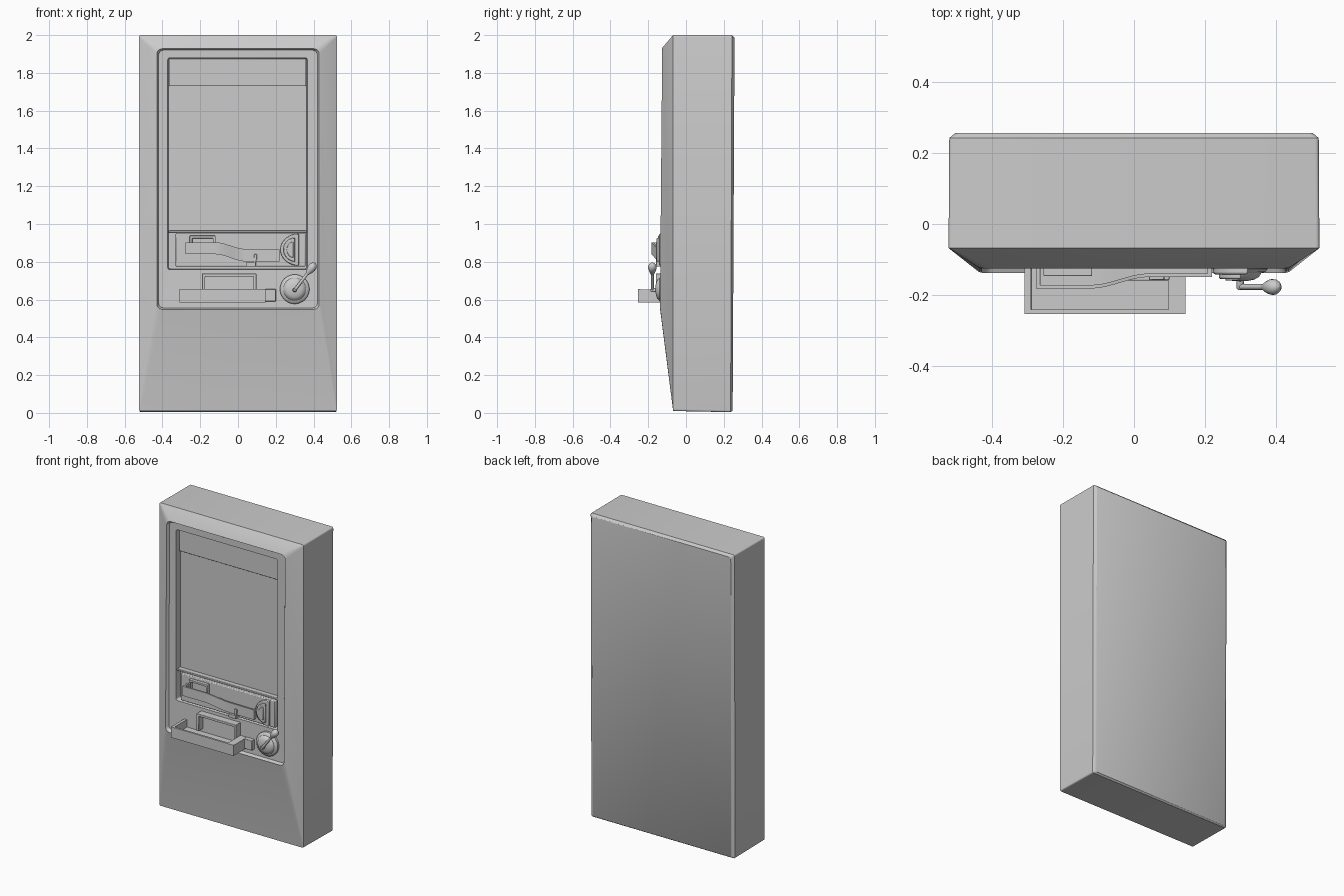
import bpy, bmesh, math
from mathutils import Vector

if "Cube" in bpy.data.objects:
    bpy.data.objects.remove(bpy.data.objects["Cube"])


def finish(bm, name, bevel=0.0, angle=35):
    bmesh.ops.recalc_face_normals(bm, faces=bm.faces)
    me = bpy.data.meshes.new(name)
    bm.to_mesh(me)
    bm.free()
    ob = bpy.data.objects.new(name, me)
    bpy.context.collection.objects.link(ob)
    bpy.ops.object.select_all(action='DESELECT')
    ob.select_set(True)
    bpy.context.view_layer.objects.active = ob
    bpy.ops.object.shade_smooth_by_angle(angle=math.radians(angle))
    if bevel:
        m = ob.modifiers.new("edge_bevel", 'BEVEL')
        m.width, m.segments, m.limit_method = bevel, 2, 'ANGLE'
    return ob


def skin(name, rings, bevel=0.0, angle=35):
    """Join closed rings of points into a capped solid."""
    bm = bmesh.new()
    loops = [[bm.verts.new(p) for p in r] for r in rings]
    n = len(loops[0])
    for a, b in zip(loops, loops[1:]):
        for i in range(n):
            bm.faces.new((a[i], a[(i + 1) % n], b[(i + 1) % n], b[i]))
    bm.faces.new(loops[0])
    bm.faces.new(loops[-1])
    return finish(bm, name, bevel, angle)


def prism(name, pts, y0, y1, bevel=0.003):
    return skin(name, [[(x, y, z) for x, z in pts] for y in (y0, y1)], bevel)


def box(name, x0, x1, y0, y1, z0, z1, bevel=0.003):
    return prism(name, [(x0, z0), (x1, z0), (x1, z1), (x0, z1)], y0, y1, bevel)


def rect_ring(x0, x1, z0, z1, r, y_low, y_high):
    """Rounded rectangle; depth blends from the bottom to the top."""
    out = []
    for cx, cz, a0 in ((x1 - r, z1 - r, 0), (x0 + r, z1 - r, 90),
                       (x0 + r, z0 + r, 180), (x1 - r, z0 + r, 270)):
        for k in range(5):
            a = math.radians(a0 + k * 22.5)
            z = cz + r * math.sin(a)
            t = (z - z0) / (z1 - z0)
            out.append((cx + r * math.cos(a), y_low + t * (y_high - y_low), z))
    return out


def trough(name, sections, back, wall):
    """Open tray lofted along x; section = x, front y, bottom z, top z, depth."""
    rings = [[(x, back, zb), (x, yf, zb), (x, yf, zt), (x, yf + wall, zt),
              (x, yf + wall, zt - d), (x, back, zt - d)]
             for x, yf, zb, zt, d in sections]
    return skin(name, rings, 0, 30)


def lathe(name, centre, axis, profile, n=28):
    """Turned part; profile = distance along axis, radius."""
    c, ax = Vector(centre), Vector(axis).normalized()
    u = ax.orthogonal().normalized()
    v = ax.cross(u)
    return skin(name, [[c + ax * h + (u * math.cos(i * math.tau / n) + v * math.sin(i * math.tau / n)) * r
                        for i in range(n)] for h, r in profile])


def half_disc(x_flat, cz, rx, rz, n=16):
    return [(x_flat - rx * math.sin(math.pi * i / n), cz + rz * math.cos(math.pi * i / n))
            for i in range(n + 1)]


# Cabinet with chamfered face, raised rim and recessed window
skin("cabinet", [
    rect_ring(-.505, .505, .012, 1.985, .01, .247, .257),
    rect_ring(-.522, .522, .004, 2.0, .01, .236, .243),
    rect_ring(-.524, .524, .01, 2.0, .01, -.068, -.068),
    rect_ring(-.438, .438, .54, 1.935, .03, -.136, -.124),
    rect_ring(-.43, .43, .548, 1.928, .028, -.138, -.126),
    rect_ring(-.42, .42, .556, 1.92, .025, -.116, -.112),
    rect_ring(-.372, .367, .758, 1.88, .012, -.112, -.112),
    rect_ring(-.368, .363, .763, 1.876, .01, -.072, -.072)])

# Header strip and window
box("window_header", -.366, .361, -.086, -.06, 1.73, 1.875)
box("window_glass", -.362, .357, -.076, -.06, .965, 1.73, 0)
box("window_sill", -.368, .363, -.108, -.06, .953, .965)

# Upper control panel
box("upper_panel", -.33, .357, -.126, -.06, .775, .952, .005)

# Upper tray: deep on the left, sweeping down to a shallow chute
sweep = []
for i in range(13):
    t = i / 12
    s = t * t * (3 - 2 * t)
    sweep.append((-.12 + t * .16, -.182 + .032 * s, .84 - .038 * s, .903 - .035 * s, .045 - .02 * s))
trough("upper_tray", [(-.277, -.182, .84, .903, .001), (-.265, -.182, .84, .903, .001),
                      (-.264, -.182, .84, .903, .045)] + sweep +
       [(.207, -.15, .802, .866, .025), (.208, -.15, .802, .866, .001), (.22, -.15, .802, .866, .001)],
       -.12, .01)
prism("tray_latch", [(.042, .775), (.095, .775), (.095, .802), (.1, .815), (.1, .84), (.085, .84),
                     (.085, .797), (.042, .797)], -.158, -.12, .002)


# Ball outlet hoods above both trays
def hood(name, x0, x1, z0, z1, w, y):
    prism(name, [(x0, z0), (x0 + w, z0), (x0 + w, z1 - w), (x1 - w, z1 - w),
                 (x1 - w, z0), (x1, z0), (x1, z1), (x0, z1)], y, -.11)


hood("upper_outlet", -.256, -.118, .87, .938, .014, -.147)
hood("lower_outlet", -.19, .097, .625, .738, .016, -.16)

# Half-round button on the right of the upper panel
prism("button_base", half_disc(.322, .864, .098, .085), -.142, -.12, .005)
prism("button_rim", half_disc(.302, .864, .062, .063), -.155, -.14, .004)
prism("button_grip", half_disc(.294, .864, .036, .042), -.16, -.15, .003)

# Lower tray and its side bracket
L = (-.255, .585, .655)
trough("lower_tray", [(-.31, *L, .001), (-.291, *L, .001), (-.29, *L, .05),
                      (.097, *L, .05), (.098, *L, .001), (.146, *L, .001)], -.11, .013)
box("tray_bracket", .14, .2, -.142, -.11, .59, .655)

# Firing dial with a lever
lathe("dial", (.3, -.105, .655), (0, -1, 0),
      [(0, .078), (.022, .078), (.03, .072), (.034, .06), (.045, .053), (.052, .04), (.056, .02), (.057, .002)])
lathe("lever_stem", (.3, -.15, .65), (0, -1, 0), [(0, .011), (.03, .011), (.037, .006)], 14)
lathe("lever_arm", (.3, -.178, .65), (.1, 0, .13), [(-.004, .008), (.125, .008)], 14)
lathe("lever_knob", (.3, -.178, .65), (.1, 0, .13),
      [(.105, .008), (.115, .012), (.13, .018), (.145, .022), (.158, .022), (.168, .018), (.176, .011), (.18, .002)], 20)
